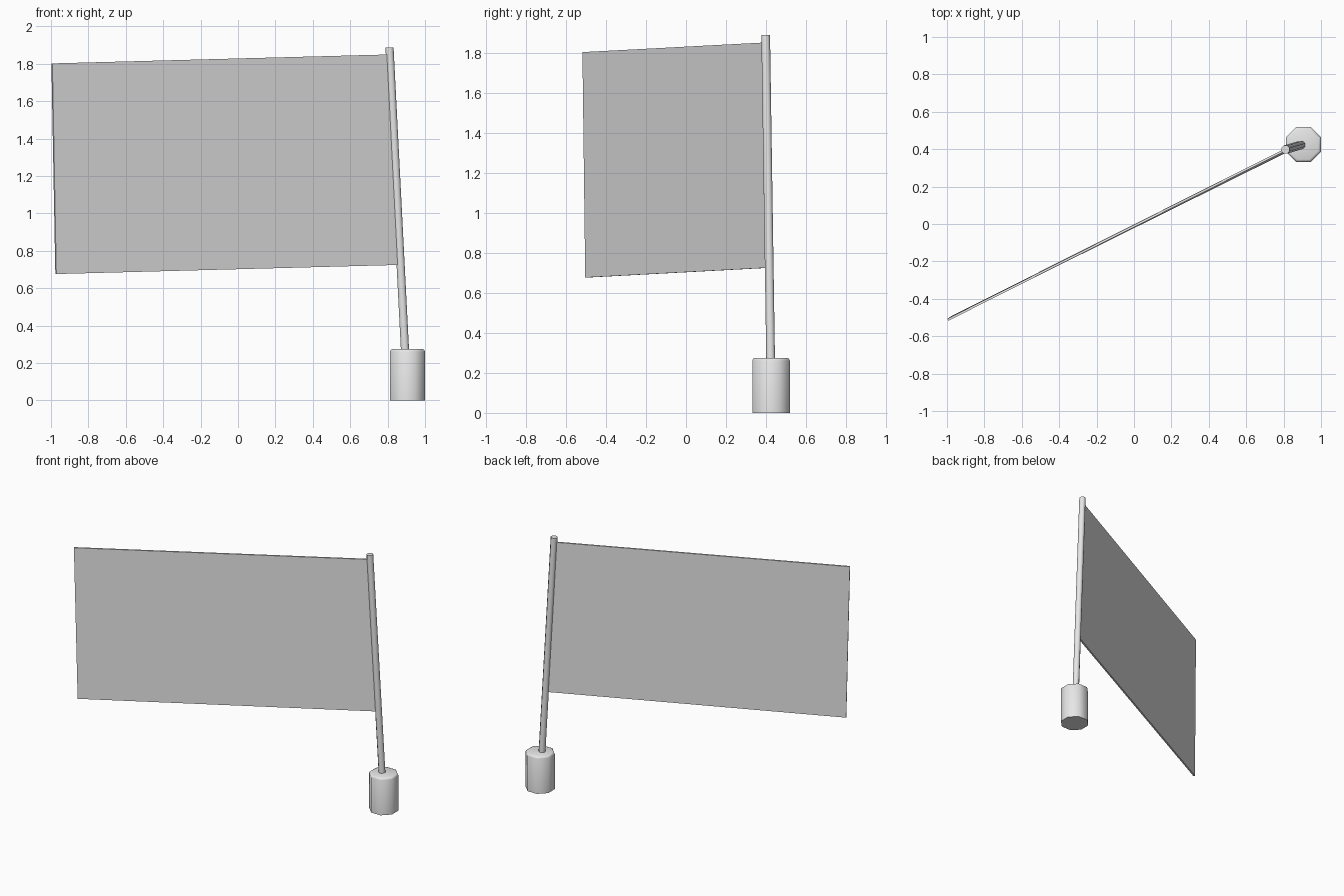
import bpy, bmesh, math
from mathutils import Vector

if "Cube" in bpy.data.objects:
    bpy.data.objects.remove(bpy.data.objects["Cube"])

grey = bpy.data.materials.new("plain_grey")
grey.diffuse_color = (0.8, 0.8, 0.8, 1)
grey.use_nodes = True
grey.node_tree.nodes["Principled BSDF"].inputs["Base Color"].default_value = grey.diffuse_color


def prism(name, start, end, radius, sides=8):
    """Closed prism running from start to end, with flats facing the axes."""
    axis = end - start
    bpy.ops.mesh.primitive_cylinder_add(vertices=sides, radius=radius,
                                        depth=axis.length)
    ob = bpy.context.object
    ob.name = name
    turn = Vector((0, 0, 1)).rotation_difference(axis).to_matrix().to_4x4()
    spin = turn.Rotation(math.pi / sides, 4, 'Z')
    ob.data.transform(turn @ spin)
    ob.location = (start + end) / 2
    ob.data.materials.append(grey)
    return ob


def smooth(ob):
    bpy.ops.object.select_all(action='DESELECT')
    ob.select_set(True)
    bpy.context.view_layer.objects.active = ob
    bpy.ops.object.shade_smooth_by_angle(angle=math.radians(60))


# Base: octagonal block with a softened top rim
foot = Vector((0.906, 0.425, 0))
base = prism("base", foot, foot + Vector((0, 0, 0.275)), 0.1012)
bm = bmesh.new()
bm.from_mesh(base.data)
rim = [e for e in bm.edges if all(v.co.z > 0.1 for v in e.verts)]
bmesh.ops.bevel(bm, geom=rim, offset=0.014, segments=2, profile=0.5,
                affect='EDGES')
bm.to_mesh(base.data)
bm.free()
smooth(base)

# Pole: thin leaning rod planted in the base
pole_low = Vector((0.904, 0.426, 0.05))
pole_top = Vector((0.810, 0.398, 1.887))
smooth(prism("pole", pole_low, pole_top, 0.0235))


def on_pole(z):
    t = (z - pole_low.z) / (pole_top.z - pole_low.z)
    return pole_low.lerp(pole_top, t)


# Flag: thin flat sheet hung from the pole axis
corners = [on_pole(1.850), Vector((-0.995, -0.512, 1.802)),
           Vector((-0.974, -0.498, 0.676)), on_pole(0.725)]
normal = (corners[1] - corners[0]).cross(corners[3] - corners[0]).normalized()
bm = bmesh.new()
sheet = bm.faces.new([bm.verts.new(c - normal * 0.006) for c in corners])
side = bmesh.ops.extrude_face_region(bm, geom=[sheet], use_keep_orig=True)
bmesh.ops.translate(bm, vec=normal * 0.012,
                    verts=[v for v in side["geom"]
                           if isinstance(v, bmesh.types.BMVert)])
bmesh.ops.recalc_face_normals(bm, faces=bm.faces)
mesh = bpy.data.meshes.new("flag")
bm.to_mesh(mesh)
bm.free()
mesh.materials.append(grey)
bpy.context.collection.objects.link(bpy.data.objects.new("flag", mesh))
